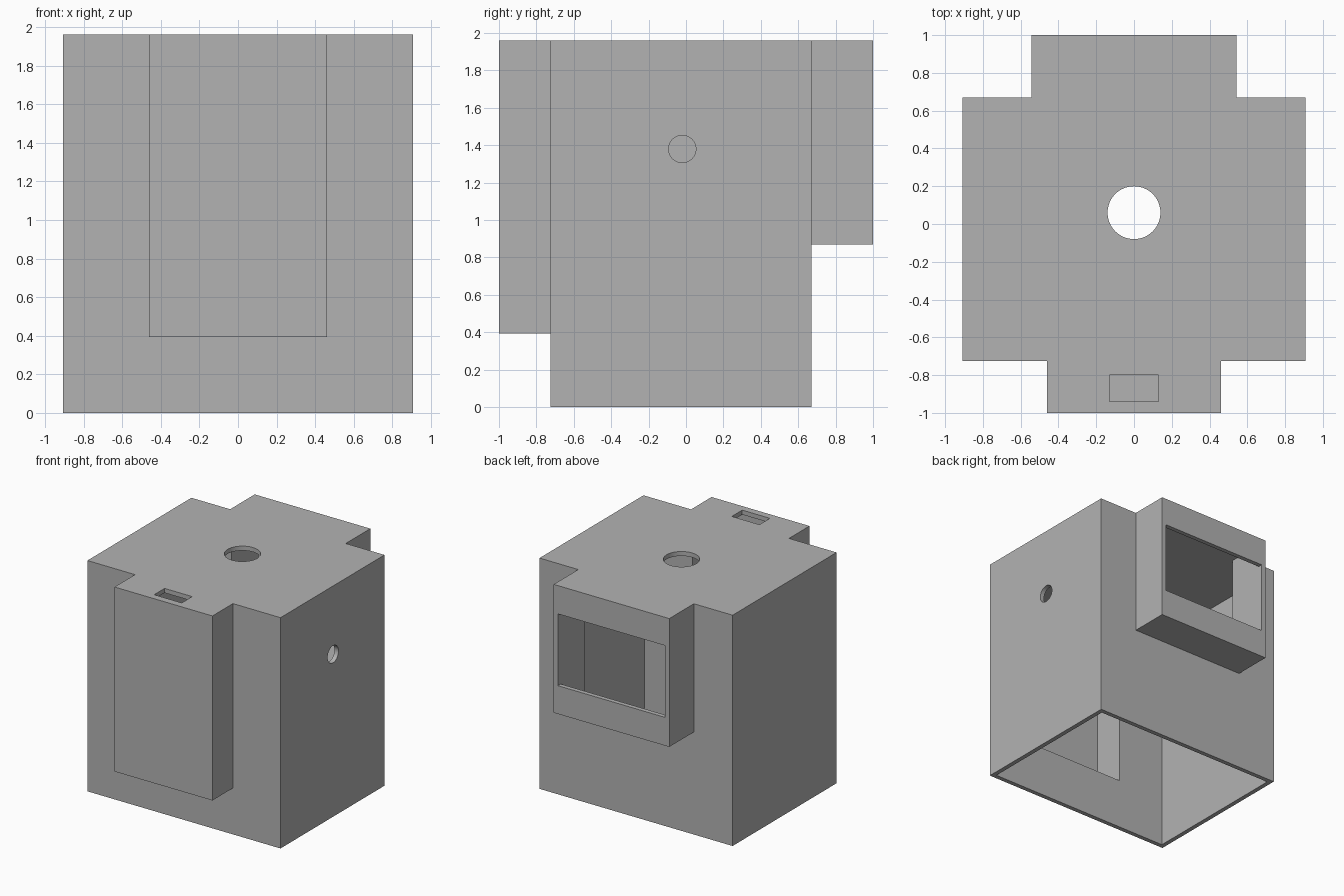
import bpy
from mathutils import Matrix

cube = bpy.data.objects.get("Cube")
if cube:
    bpy.data.objects.remove(cube, do_unlink=True)

WALL = 0.038
TOP = 1.96

grey = bpy.data.materials.new("plain grey")
grey.use_nodes = True
colour = (0.45, 0.45, 0.45, 1)
grey.diffuse_color = colour
grey.node_tree.nodes["Principled BSDF"].inputs["Base Color"].default_value = colour


def box(name, low, high):
    """Axis-aligned box between two corners."""
    centre = [(a + b) / 2 for a, b in zip(low, high)]
    size = [b - a for a, b in zip(low, high)]
    bpy.ops.mesh.primitive_cube_add(size=1)
    ob = bpy.context.object
    ob.name = name
    ob.data.transform(Matrix.Translation(centre) @ Matrix.Diagonal((*size, 1)))
    ob.data.materials.append(grey)
    return ob


def drill(name, centre, radius, axis="Z"):
    """Short cylinder used to cut a round hole."""
    bpy.ops.mesh.primitive_cylinder_add(vertices=64, radius=radius, depth=0.2)
    ob = bpy.context.object
    ob.name = name
    turn = Matrix.Rotation(1.5707963, 4, "Y") if axis == "X" else Matrix()
    ob.data.transform(Matrix.Translation(centre) @ turn)
    ob.data.materials.append(grey)
    return ob


def combine(target, tool, operation):
    """Apply a boolean and discard the tool."""
    mod = target.modifiers.new(tool.name, "BOOLEAN")
    mod.operation = operation
    mod.solver = "EXACT"
    mod.object = tool
    bpy.context.view_layer.objects.active = target
    bpy.ops.object.modifier_apply(modifier=mod.name)
    bpy.data.objects.remove(tool, do_unlink=True)


# Outer form: main body with a front and a back housing
body = box("enclosure_shell", (-0.907, -0.725, 0), (0.907, 0.67, TOP))
combine(body, box("front_housing", (-0.46, -1, 0.393), (0.46, -0.6, TOP)), "UNION")
combine(body, box("back_housing", (-0.543, 0.5, 0.87), (0.543, 1, TOP)), "UNION")

# Hollow inside, open at the bottom and into both housings
cavity = box("main_cavity", (-0.907 + WALL, -0.725 + WALL, -0.2),
             (0.907 - WALL, 0.67 - WALL, TOP - WALL))
combine(cavity, box("front_cavity", (-0.46 + WALL, -1 + WALL, 0.393 + WALL),
                    (0.46 - WALL, -0.5, TOP - WALL)), "UNION")
combine(cavity, box("back_cavity", (-0.543 + WALL, 0.5, 0.87 + WALL),
                    (0.543 - WALL, 1 - WALL, TOP - WALL)), "UNION")
combine(body, cavity, "DIFFERENCE")

# Openings: back window, top slot, top hole and side hole
combine(body, box("back_window", (-0.503, 0.9, 1.11), (0.503, 1.1, 1.72)), "DIFFERENCE")
combine(body, box("top_slot", (-0.13, -0.94, 1.85), (0.13, -0.80, 2.1)), "DIFFERENCE")
combine(body, drill("top_hole", (0, 0.06, TOP), 0.14), "DIFFERENCE")
combine(body, drill("side_hole", (0.89, -0.02, 1.38), 0.073, "X"), "DIFFERENCE")

# Flat walls with sharp edges, smooth hole rims
bpy.ops.object.select_all(action="DESELECT")
body.select_set(True)
bpy.context.view_layer.objects.active = body
bpy.ops.object.shade_smooth_by_angle()
